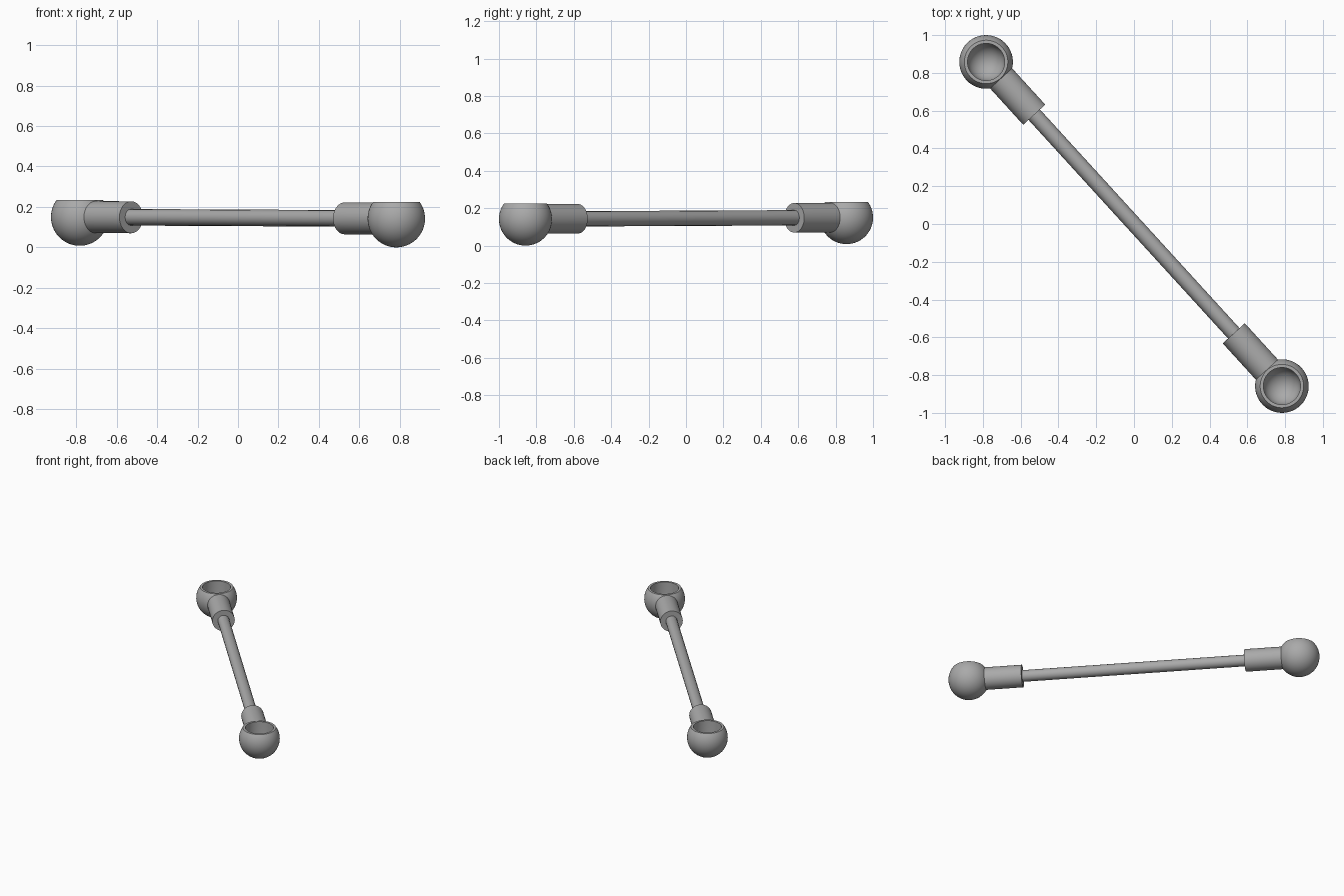
import bpy, bmesh, math
from mathutils import Vector, Matrix

if "Cube" in bpy.data.objects:
    bpy.data.objects.remove(bpy.data.objects["Cube"], do_unlink=True)

BALL_R, BORE_R, RIM_H = 0.142, 0.098, 0.083
COLLAR_R, ROD_R = 0.079, 0.041
BACK = Vector((-0.783, 0.858, 0.150))
FRONT = Vector((0.783, -0.858, 0.142))

steel = bpy.data.materials.new("grey steel")
steel.use_nodes = True
steel.diffuse_color = (0.4, 0.4, 0.4, 1)
steel.node_tree.nodes["Principled BSDF"].inputs["Base Color"].default_value = (0.4, 0.4, 0.4, 1)


def lathe(name, profile, origin, axis, sides):
    """Spin a (radius, height) profile around an axis through origin."""
    bm = bmesh.new()
    verts = [bm.verts.new((r, 0, h)) for r, h in profile]
    edges = [bm.edges.new(pair) for pair in zip(verts, verts[1:])]
    bmesh.ops.spin(bm, geom=verts + edges, cent=(0, 0, 0), axis=(0, 0, 1),
                   angle=math.tau, steps=sides, use_duplicate=False)
    bmesh.ops.remove_doubles(bm, verts=bm.verts, dist=1e-5)
    bmesh.ops.recalc_face_normals(bm, faces=bm.faces)
    turn = axis.to_track_quat('Z', 'Y').to_matrix().to_4x4()
    bm.transform(Matrix.Translation(origin) @ turn)
    mesh = bpy.data.meshes.new(name)
    bm.to_mesh(mesh)
    bm.free()
    mesh.materials.append(steel)
    obj = bpy.data.objects.new(name, mesh)
    bpy.context.collection.objects.link(obj)
    bpy.ops.object.select_all(action='DESELECT')
    obj.select_set(True)
    bpy.context.view_layer.objects.active = obj
    bpy.ops.object.shade_smooth_by_angle(angle=math.radians(35))
    return obj


def arc(radius, start, end, steps):
    """Arc points as (radius, height), angles measured up from the equator."""
    angles = [start + (end - start) * i / steps for i in range(steps + 1)]
    return [(radius * math.cos(a), radius * math.sin(a)) for a in angles]


def rod_profile(radius, start, end):
    return [(0, start), (radius, start), (radius, end), (0, end)]


# Ball socket: truncated sphere, flat rim, round-bottomed bore
rim_angle = math.asin(RIM_H / BALL_R)
socket = (arc(BALL_R, -math.pi / 2, rim_angle, 24)
          + [(BORE_R, RIM_H)]
          + arc(BORE_R, 0, -math.pi / 2, 14))

for side, here, there in (("back", BACK, FRONT), ("front", FRONT, BACK)):
    direction = (there - here).normalized()
    lathe(side + "_ball_socket", socket, here, Vector((0, 0, 1)), 48)
    lathe(side + "_collar", rod_profile(COLLAR_R, 0.105, 0.378), here, direction, 40)

# Connecting rod, ending inside both collars
span = FRONT - BACK
lathe("connecting_rod", rod_profile(ROD_R, 0.25, span.length - 0.25),
      BACK, span.normalized(), 16)
